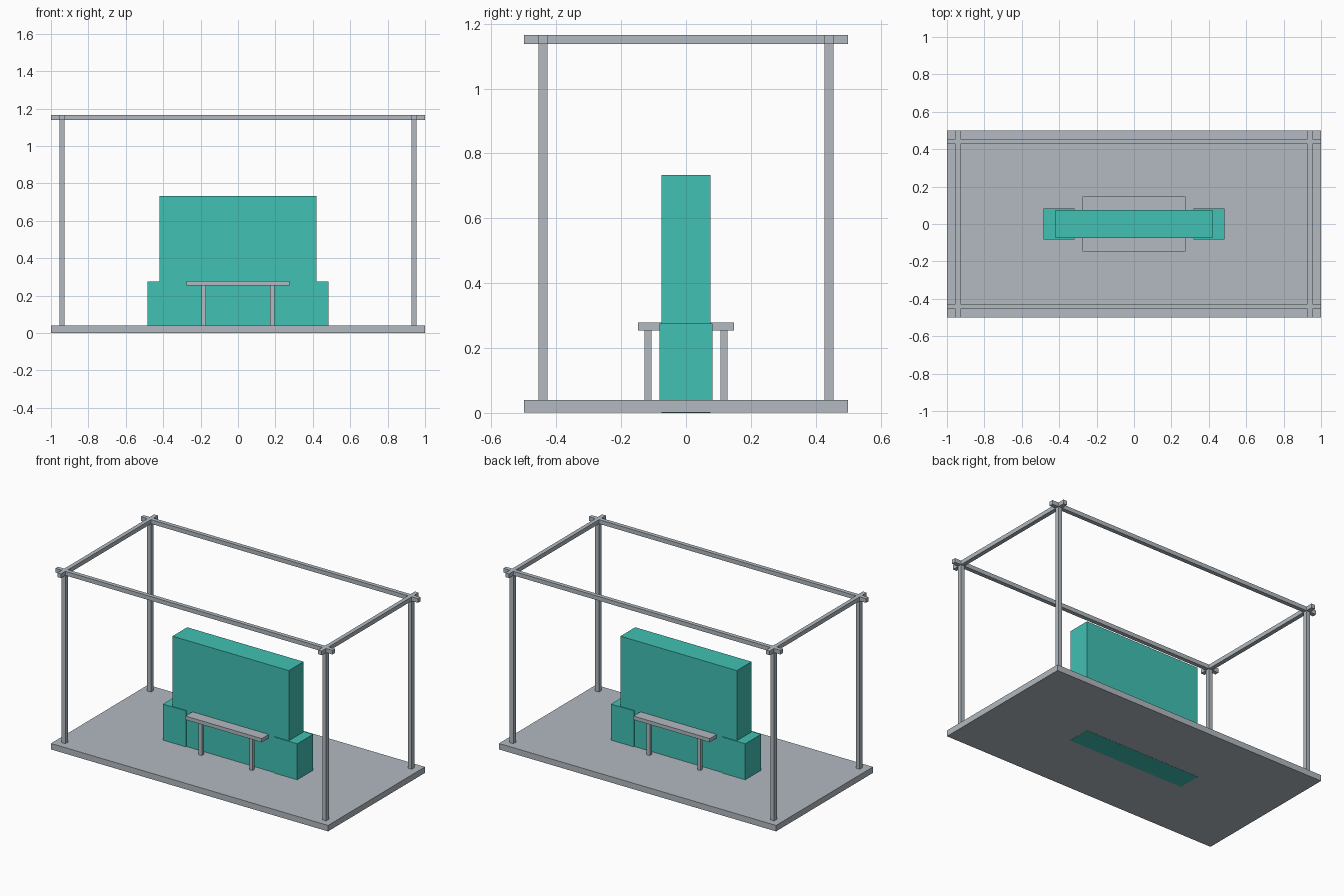
import bpy

if "Cube" in bpy.data.objects:
    bpy.data.objects.remove(bpy.data.objects["Cube"], do_unlink=True)


def material(name, rgb):
    mat = bpy.data.materials.new(name)
    mat.use_nodes = True
    mat.diffuse_color = (*rgb, 1)
    mat.node_tree.nodes["Principled BSDF"].inputs["Base Color"].default_value = (*rgb, 1)
    return mat


grey = material("light grey", (0.445, 0.491, 0.527))
teal = material("teal", (0.053, 0.533, 0.451))


def box(name, mat, x, y, z):
    """Axis-aligned box; x, y and z are (low, high) ranges."""
    bpy.ops.mesh.primitive_cube_add(size=1, location=[sum(r) / 2 for r in (x, y, z)])
    obj = bpy.context.object
    obj.name = name
    obj.scale = [r[1] - r[0] for r in (x, y, z)]
    bpy.ops.object.transform_apply(location=False, rotation=False, scale=True)
    obj.data.materials.append(mat)
    return obj


def around(centre, width):
    return (centre - width / 2, centre + width / 2)


FLOOR, TOP, BAR = 0.04, 1.165, 0.027
POST_X, POST_Y = 0.941, 0.441
SIDES = (("right", -1), ("left", 1))
ENDS = (("front", -1), ("back", 1))

# Floor slab, a hair above the bottom of the wall that passes through it
box("floor_slab", grey, (-1, 1), (-0.5, 0.5), (0.001, FLOOR))

# Central display wall
box("display_wall", teal, (-0.42, 0.42), (-0.076, 0.076), (0, 0.733))

# Low cabinets at the wall ends
for side, sx in SIDES:
    box(f"{side}_cabinet", teal, around(sx * 0.402, 0.166), (-0.082, 0.082), (FLOOR, 0.275))

# Counter through the wall, on four legs
box("counter_top", grey, (-0.275, 0.275), (-0.148, 0.148), (0.254, 0.278))
for side, sx in SIDES:
    for end, sy in ENDS:
        box(f"{end}_{side}_counter_leg", grey, around(sx * 0.183, 0.022),
            around(sy * 0.117, 0.022), (FLOOR, 0.254))

# Corner posts
for side, sx in SIDES:
    for end, sy in ENDS:
        box(f"{end}_{side}_post", grey, around(sx * POST_X, BAR),
            around(sy * POST_Y, BAR), (FLOOR, TOP))

# Crossing roof beams
for end, sy in ENDS:
    box(f"{end}_beam", grey, (-1, 1), around(sy * POST_Y, BAR), (TOP - BAR, TOP))
for side, sx in SIDES:
    box(f"{side}_beam", grey, around(sx * POST_X, BAR), (-0.5, 0.5), (TOP - BAR, TOP))
